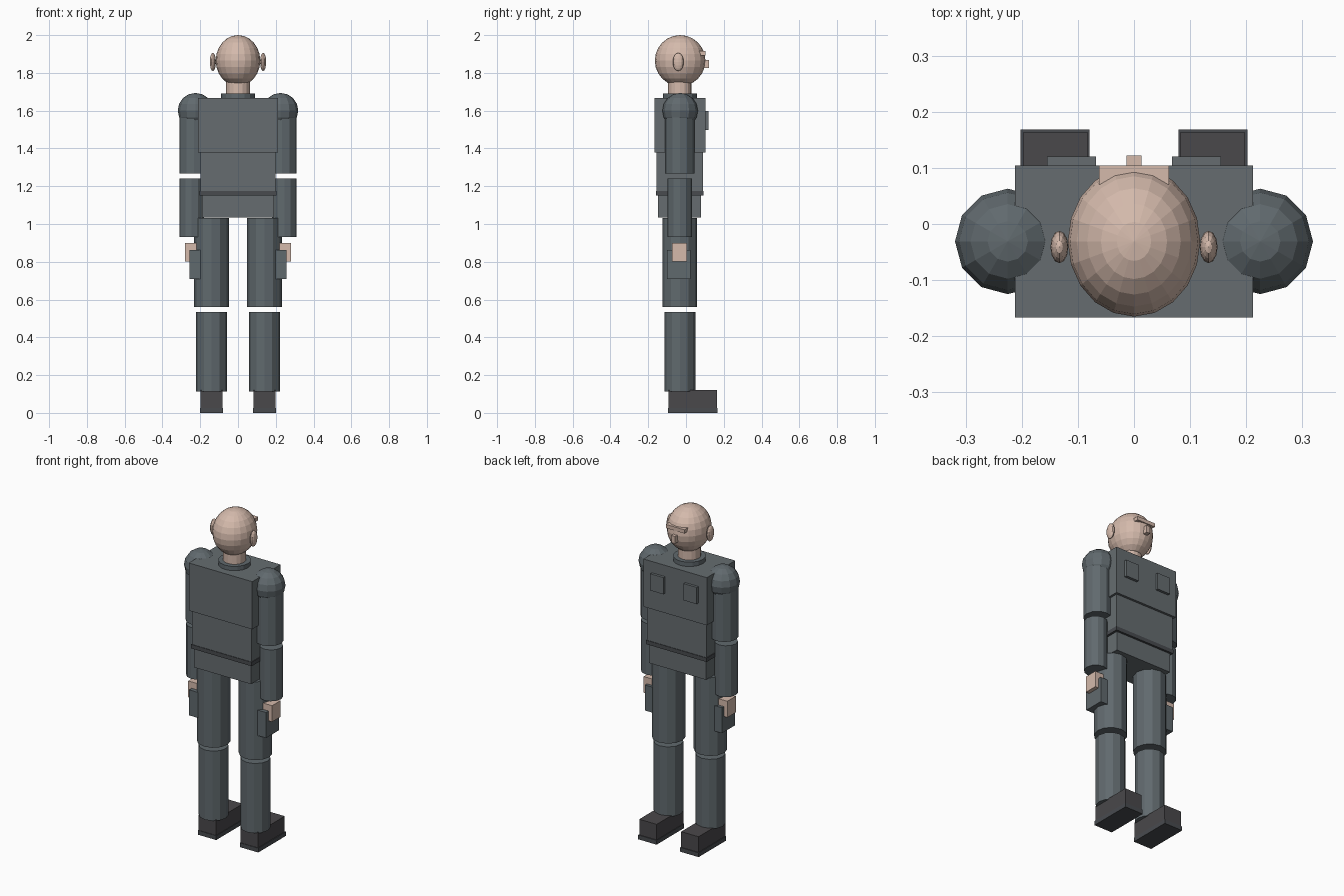
import bpy
import math

if "Cube" in bpy.data.objects:
    bpy.data.objects.remove(bpy.data.objects["Cube"])


def mat(name, r, g, b):
    m = bpy.data.materials.new(name)
    m.diffuse_color = (r, g, b, 1)
    m.use_nodes = True
    m.node_tree.nodes["Principled BSDF"].inputs["Base Color"].default_value = m.diffuse_color
    return m


SKIN = mat("skin", 0.66, 0.49, 0.41)
CLOTH = mat("grey cloth", 0.132, 0.152, 0.162)
SLEEVE = mat("blue grey cloth", 0.118, 0.142, 0.155)
DARK = mat("dark belt", 0.065, 0.07, 0.078)
LEATHER = mat("boot leather", 0.068, 0.065, 0.07)

CY = -0.033  # body axis in y


def finish(name, m):
    o = bpy.context.object
    o.name = o.data.name = name
    o.data.materials.append(m)
    return o


def box(name, m, x, y, z):
    """Box from (min, max) pairs."""
    c = [(a + b) / 2 for a, b in (x, y, z)]
    bpy.ops.mesh.primitive_cube_add(size=1, location=c)
    o = finish(name, m)
    size = [b - a for a, b in (x, y, z)]
    for v in o.data.vertices:
        v.co = [v.co[i] * size[i] for i in range(3)]
    return o


def tube(name, m, x, r, z, sides=12):
    bpy.ops.mesh.primitive_cylinder_add(vertices=sides, radius=r, depth=z[1] - z[0],
                                        location=(x, CY, (z[0] + z[1]) / 2))
    return finish(name, m)


def ball(name, m, loc, radii, seg, rings):
    bpy.ops.mesh.primitive_uv_sphere_add(segments=seg, ring_count=rings, radius=1, location=loc)
    o = finish(name, m)
    for v in o.data.vertices:
        v.co = [v.co[i] * radii[i] for i in range(3)]
    return o


# Head, face and neck
ball("head", SKIN, (0, CY + 0.002, 1.865), (0.118, 0.134, 0.135), 20, 12)
box("brow", SKIN, (-0.062, 0.062), (0.07, 0.104), (1.893, 1.915))
box("nose", SKIN, (-0.013, 0.013), (0.08, 0.122), (1.825, 1.868))
tube("neck", SKIN, 0, 0.063, (1.66, 1.76), 16)
tube("collar", SLEEVE, 0, 0.09, (1.65, 1.692), 16)

# Torso
box("chest", CLOTH, (-0.212, 0.212), (-0.167, 0.104), (1.378, 1.666))
box("abdomen", CLOTH, (-0.199, 0.199), (-0.157, 0.09), (1.17, 1.378))
box("belt", DARK, (-0.203, 0.203), (-0.16, 0.093), (1.15, 1.174))
box("hips", CLOTH, (-0.19, 0.19), (-0.148, 0.08), (1.034, 1.15))

for s, side in ((-1, "left"), (1, "right")):
    def span(a, b):
        return tuple(sorted((s * a, s * b)))

    ball("ear_" + side, SKIN, (s * 0.133, -0.041, 1.858), (0.016, 0.029, 0.048), 12, 8)
    box("chest_pocket_" + side, CLOTH, span(0.068, 0.155), (0.1, 0.12), (1.497, 1.598))
    # Arm
    ball("shoulder_" + side, SLEEVE, (s * 0.225, -0.031, 1.6), (0.094, 0.094, 0.094), 12, 8)
    tube("upper_arm_" + side, SLEEVE, s * 0.233, 0.078, (1.267, 1.6))
    tube("forearm_" + side, SLEEVE, s * 0.245, 0.065, (0.931, 1.241))
    box("hand_" + side, SKIN, span(0.2, 0.28), (-0.075, 0.005), (0.802, 0.9))
    # Leg
    tube("thigh_" + side, SLEEVE, s * 0.14, 0.092, (0.56, 1.032))
    box("thigh_pouch_" + side, SLEEVE, span(0.19, 0.257), (-0.1, 0.024), (0.708, 0.862))
    tube("shin_" + side, SLEEVE, s * 0.14, 0.082, (0.114, 0.535))
    box("boot_" + side, LEATHER, span(0.082, 0.198), (-0.092, 0.163), (0.02, 0.12))
    box("sole_" + side, DARK, span(0.079, 0.202), (-0.095, 0.168), (0, 0.026))
